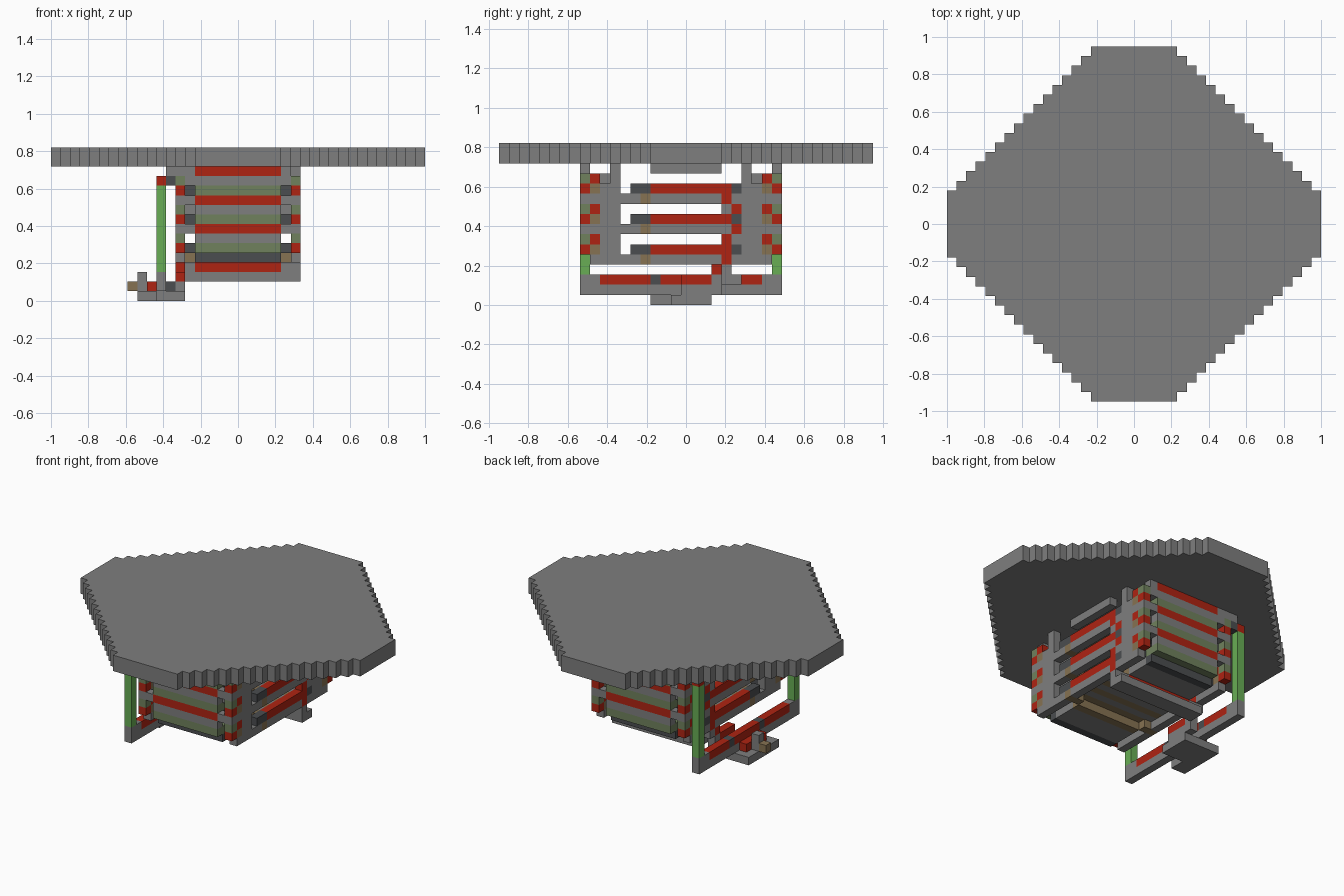
import bpy, bmesh
from mathutils import Matrix, Vector

if "Cube" in bpy.data.objects:
    bpy.data.objects.remove(bpy.data.objects["Cube"], do_unlink=True)

NX, NY = 39, 37
U = 2 / NX


def material(name, color):
    m = bpy.data.materials.new(name)
    m.use_nodes = True
    m.diffuse_color = (*color, 1)
    m.node_tree.nodes["Principled BSDF"].inputs["Base Color"].default_value = (*color, 1)
    return m


GREY = material("stone grey", (0.21, 0.21, 0.21))
RED = material("wire red", (0.43, 0.017, 0.006))
GREEN = material("bright green", (0.14, 0.42, 0.09))
MOSS = material("moss green", (0.16, 0.22, 0.11))
DARK = material("dark grey", (0.07, 0.075, 0.08))
TAN = material("tan", (0.24, 0.17, 0.085))


def pos(i, j, k):
    return Vector((i - NX / 2, j - NY / 2, k)) * U


def finish(bm, name, mat):
    mesh = bpy.data.meshes.new(name)
    bmesh.ops.recalc_face_normals(bm, faces=bm.faces[:])
    bm.to_mesh(mesh)
    bm.free()
    mesh.materials.append(mat)
    obj = bpy.data.objects.new(name, mesh)
    bpy.context.collection.objects.link(obj)


def part(name, mat, boxes, mirror_x=False, mirror_y=False):
    """Boxes are inclusive cell ranges; mirrors repeat them on the other side."""
    cells = list(boxes)
    if mirror_x:
        cells += [(NX - 1 - b, NX - 1 - a, c, d, e, f) for a, b, c, d, e, f in cells]
    if mirror_y:
        cells += [(a, b, 35 - d, 35 - c, e, f) for a, b, c, d, e, f in cells]
    bm = bmesh.new()
    for a, b, c, d, e, f in dict.fromkeys(cells):
        lo, hi = pos(a, c, e), pos(b + 1, d + 1, f + 1)
        size = hi - lo
        mat4 = Matrix.Translation((lo + hi) / 2) @ Matrix.Diagonal((*size, 1))
        bmesh.ops.create_cube(bm, size=1, matrix=mat4)
    finish(bm, name, mat)


# Stepped roof plate: one quarter staircase, walked around all four sides
stairs = []
for s in range(16):
    stairs.append((4.5 + s, NY / 2 - s))
    if s < 15:
        stairs.append((4.5 + s, NY / 2 - s - 1))
ring = stairs + [(x, -y) for x, y in reversed(stairs)]
ring += [(-x, y) for x, y in reversed(ring)]
bm = bmesh.new()
face = bm.faces.new([bm.verts.new((x * U, y * U, 14 * U)) for x, y in ring])
top = bmesh.ops.extrude_face_region(bm, geom=[face])["geom"]
bmesh.ops.translate(bm, vec=(0, 0, 2 * U), verts=[g for g in top if isinstance(g, bmesh.types.BMVert)])
finish(bm, "roof_plate", GREY)

FLOORS = (4, 7, 10)

# Front and back stacks: banded walls over floor shelves
part("stack_moss_bands", MOSS, [(15, 23, 8, 9, f + 1, f + 1) for f in FLOORS], mirror_y=True)
part("stack_grey_bands", GREY, [(15, 23, 8, 8, f + 2, f + 2) for f in FLOORS], mirror_y=True)
part("stack_red_bands", RED, [(15, 23, 8, 8, f + 3, f + 3) for f in FLOORS], mirror_y=True)
part("stack_shelves", GREY, [(15, 23, 10, 12, f, f) for f in FLOORS], mirror_y=True)
part("stack_shelf_fronts", DARK, [(15, 23, 9, 9, f, f) for f in FLOORS], mirror_y=True)
part("stack_shelf_backs", TAN, [(15, 23, 13, 13, f, f) for f in FLOORS], mirror_y=True)

# End posts of the stacks, with their wiring
part("end_posts", GREY, [(25, 25, 11, 11, 4, 13), (25, 25, 10, 10, 4, 11)]
     + [(25, 25, 9, 9, f, f) for f in FLOORS]
     + [(24, 24, 9, 11, f + 2, f + 2) for f in FLOORS[1:]]
     + [(24, 25, 8, 8, f, f) for f in FLOORS[1:]] + [(24, 24, 8, 8, 12, 13)],
     mirror_x=True, mirror_y=True)
part("end_post_wires", RED, [(25, 25, 8, 8, f + 1, f + 1) for f in FLOORS]
     + [(25, 25, 9, 9, f + 2, f + 2) for f in FLOORS], mirror_x=True, mirror_y=True)
part("end_post_moss", MOSS, [(25, 25, 8, 8, f + 2, f + 2) for f in FLOORS],
     mirror_x=True, mirror_y=True)
part("end_post_tan", TAN, [(25, 25, 9, 9, f + 1, f + 1) for f in FLOORS],
     mirror_x=True, mirror_y=True)
part("end_post_relays", DARK, [(24, 24, 10, 11, f + 1, f + 1) for f in FLOORS],
     mirror_x=True, mirror_y=True)

# Middle floors: side bars topped with wire, striped decks between
part("side_bars", GREY, [(25, 25, 15, 21, f, f) for f in FLOORS] + [(25, 25, 15, 21, 13, 13)]
     + [(25, 25, 12, 13, f, f) for f in FLOORS], mirror_x=True)
part("side_bar_wires", RED, [(25, 25, 15, 22, f + 1, f + 1) for f in FLOORS], mirror_x=True)
part("side_bar_relays", DARK, [(25, 25, 13, 14, f + 1, f + 1) for f in FLOORS]
     + [(25, 25, 23, 23, f + 1, f + 1) for f in FLOORS], mirror_x=True)
part("side_bar_tan", TAN, [(24, 25, 14, 14, f, f) for f in FLOORS], mirror_x=True)
part("deck_grey_strips", GREY, [(14, 24, y, y, f + 1, f + 1) for f in FLOORS for y in (15, 17, 19, 21)])
part("deck_tan_strips", TAN, [(14, 24, y, y, f + 1, f + 1) for f in FLOORS for y in (14, 16, 18, 20)])

# Zigzag wire ladders beside the side bars, joined by a low cross bar
part("ladder_wires", RED, [(25, 25, 22 + k % 2, 22 + k % 2, k, k) for k in range(4, 11) if k != 5],
     mirror_x=True)
part("ladder_blocks", GREY, [(25, 25, 23 - k % 2, 23 - k % 2, k, k) for k in range(3, 11) if k != 5],
     mirror_x=True)
part("cross_bar", GREY, [(14, 25, 22, 23, 2, 2), (24, 25, 22, 22, 3, 3), (14, 14, 22, 22, 3, 3)])
part("cross_bar_wire", RED, [(15, 23, 22, 22, 3, 3), (13, 13, 21, 21, 3, 3), (13, 13, 20, 20, 2, 2)])

# Tall green columns with capping wires
part("green_columns", GREEN, [(11, 11, 8, 8, 3, 11)], mirror_y=True)
part("column_caps", RED, [(11, 11, 8, 8, 12, 12)], mirror_y=True)
part("column_relays", DARK, [(12, 12, 8, 8, 12, 12)], mirror_y=True)
part("column_links", GREY, [(12, 13, 8, 8, 13, 13)], mirror_y=True)

# Low beam joining the columns
part("beam", GREY, [(11, 11, 8, 27, 1, 1), (11, 11, 8, 9, 2, 2), (11, 11, 26, 27, 2, 2)])
part("beam_wires", RED, [(11, 11, 10, 14, 2, 2), (11, 11, 16, 20, 2, 2), (11, 11, 22, 25, 2, 2)])
part("beam_relays", DARK, [(11, 11, 15, 15, 2, 2), (11, 11, 21, 21, 2, 2)])

# Input platform under the beam
part("platform", GREY, [(9, 10, 15, 20, 0, 0), (11, 13, 17, 20, 0, 0),
                        (9, 9, 18, 18, 1, 2), (13, 13, 18, 21, 1, 1), (13, 13, 21, 21, 2, 2)])
part("platform_wire", RED, [(10, 10, 16, 19, 1, 1), (13, 13, 18, 19, 2, 2)])
part("platform_relay", DARK, [(12, 12, 18, 18, 1, 1)])
part("platform_switch", TAN, [(8, 8, 18, 18, 1, 1)])
